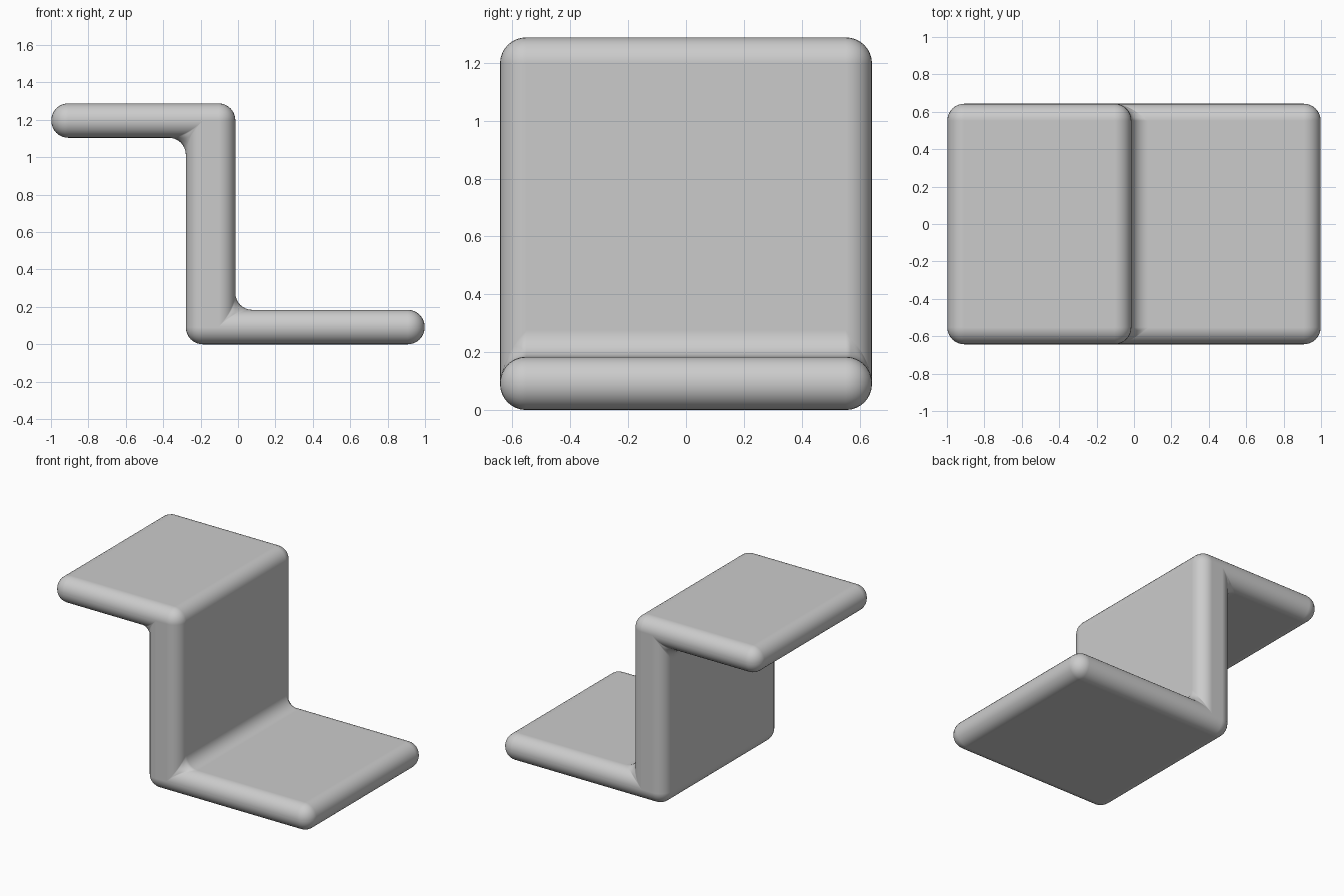
import bpy, bmesh

if "Cube" in bpy.data.objects:
    bpy.data.objects.remove(bpy.data.objects["Cube"])

HALF_DEPTH = 0.643
# Z-shaped side profile (x, z)
PROFILE = [(-0.279, 0), (0.998, 0), (0.998, 0.184), (-0.014, 0.184),
           (-0.014, 1.288), (-0.998, 1.288), (-0.998, 1.104), (-0.279, 1.104)]

# Extrude the profile through the full depth
bm = bmesh.new()
side = bm.faces.new([bm.verts.new((x, -HALF_DEPTH, z)) for x, z in PROFILE])
ext = bmesh.ops.extrude_face_region(bm, geom=[side], use_keep_orig=True)
verts = [g for g in ext["geom"] if isinstance(g, bmesh.types.BMVert)]
bmesh.ops.translate(bm, verts=verts, vec=(0, 2 * HALF_DEPTH, 0))
bmesh.ops.recalc_face_normals(bm, faces=bm.faces)
mesh = bpy.data.meshes.new("z_shelf")
bm.to_mesh(mesh)
bm.free()
shelf = bpy.data.objects.new("z_shelf", mesh)
bpy.context.collection.objects.link(shelf)

# Soft rounding on every edge, including the two inner corners
bevel = shelf.modifiers.new("rounding", 'BEVEL')
bevel.width = 0.0905
bevel.segments = 8
bevel.limit_method = 'ANGLE'
bevel.use_clamp_overlap = False
bevel.harden_normals = True
mesh.polygons.foreach_set("use_smooth", [True] * len(mesh.polygons))
mesh.update()
